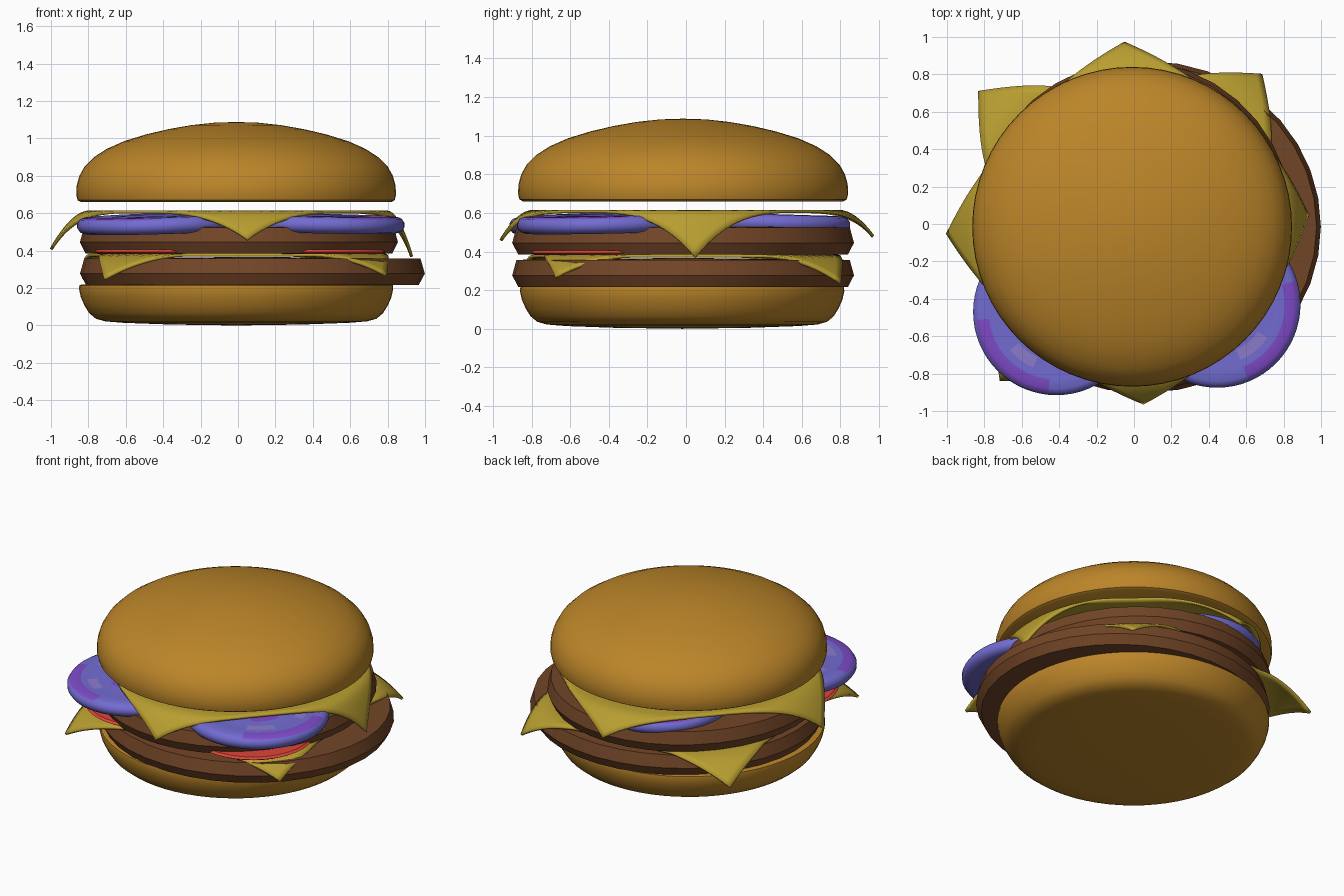
import bpy, bmesh, math
from mathutils import Vector, Euler

if "Cube" in bpy.data.objects:
    bpy.data.objects.remove(bpy.data.objects["Cube"])


def mat(name, rgb):
    m = bpy.data.materials.new(name)
    m.diffuse_color = (*rgb, 1)
    m.use_nodes = True
    m.node_tree.nodes["Principled BSDF"].inputs["Base Color"].default_value = m.diffuse_color
    return m


BUN = mat("toasted bun", (0.50, 0.235, 0.022))
MEAT = mat("brown patty", (0.17, 0.06, 0.02))
CHEESE = mat("yellow cheese", (0.48, 0.34, 0.03))
RED = mat("tomato red", (0.72, 0.06, 0.04))
ONION = mat("onion blue", (0.17, 0.15, 0.64))
PURPLE = mat("onion purple", (0.21, 0.07, 0.58))
PALE = mat("onion lavender", (0.26, 0.20, 0.60))


def finish(bm, name, mats, angle=30):
    bmesh.ops.recalc_face_normals(bm, faces=bm.faces)
    me = bpy.data.meshes.new(name)
    bm.to_mesh(me)
    bm.free()
    ob = bpy.data.objects.new(name, me)
    bpy.context.collection.objects.link(ob)
    for m in mats:
        me.materials.append(m)
    bpy.ops.object.select_all(action='DESELECT')
    ob.select_set(True)
    bpy.context.view_layer.objects.active = ob
    bpy.ops.object.shade_smooth_by_angle(angle=math.radians(angle))
    return ob


def lathe(name, profile, mats, loc=(0, 0, 0), scale=(1, 1, 1), tilt=(0, 0, 0),
          n=64, rule=None, angle=30):
    """Turn a (radius, z) profile, running from axis to axis, round z."""
    bm = bmesh.new()
    rings = []
    for r, z in profile:
        if r == 0:
            rings.append([bm.verts.new((0, 0, z))] * n)
        else:
            rings.append([bm.verts.new((r * math.cos(2 * math.pi * i / n),
                                        r * math.sin(2 * math.pi * i / n), z))
                          for i in range(n)])
    for a, b in zip(rings, rings[1:]):
        for i in range(n):
            j = (i + 1) % n
            f = bm.faces.new(list(dict.fromkeys((a[i], a[j], b[j], b[i]))))
            if rule:
                f.material_index = rule(f.calc_center_median())
    rot = Euler(tilt).to_matrix()
    for v in bm.verts:
        v.co = rot @ Vector([c * s for c, s in zip(v.co, scale)]) + Vector(loc)
    return finish(bm, name, mats, angle)


# Buns
lathe("bottom_bun", [(0, 0), (0.35, 0.005), (0.60, 0.014), (0.70, 0.022), (0.75, 0.036),
                     (0.785, 0.065), (0.81, 0.105), (0.83, 0.15), (0.84, 0.195),
                     (0.838, 0.215), (0.82, 0.22), (0, 0.22)],
      [BUN], loc=(-0.01, -0.02, 0), angle=45)
lathe("top_bun", [(0, 0.66), (0.83, 0.66), (0.848, 0.67), (0.855, 0.70), (0.852, 0.75),
                  (0.838, 0.80), (0.81, 0.85), (0.76, 0.90), (0.69, 0.945), (0.60, 0.985),
                  (0.48, 1.022), (0.36, 1.05), (0.24, 1.071), (0.12, 1.084), (0, 1.088)],
      [BUN], loc=(-0.01, -0.015, 0), angle=45)

# Patties with a slightly pointed rim
PATTY = [(0, 0), (0.965, 0), (1, 0.06), (0.975, 0.14), (0, 0.15)]
lathe("lower_patty", PATTY, [MEAT], (0.077, -0.015, 0.217), (0.922, 0.885, 1), n=36)
lathe("upper_patty", PATTY, [MEAT], (0.005, -0.015, 0.385), (0.85, 0.885, 1), n=36)


# Cheese slices: a square whose corners fold down past radius R
def cheese(name, half, rot, R, z, corners, n=40):
    bm = bmesh.new()
    bmesh.ops.create_grid(bm, x_segments=n, y_segments=n, size=half)
    far = half * math.sqrt(2)
    for v in bm.verts:
        x, y = v.co.x, v.co.y
        r, a = math.hypot(x, y), math.atan2(y, x)
        reach, drop = corners[(x < 0) + 2 * (y < 0)]
        t = max(0, (r - R) / (far - R))
        if t > 0:
            r = R + (reach - R) * t ** 0.8
        a += rot
        v.co = (r * math.cos(a), r * math.sin(a), z - drop * t ** 1.4)
    ob = finish(bm, name, [CHEESE], 60)
    s = ob.modifiers.new("thickness", 'SOLIDIFY')
    s.thickness, s.offset = 0.016, 0
    return ob


# corner order before turning: ++, -+, +-, --  (reach, drop)
cheese("lower_cheese", 0.76, math.radians(4.5), 0.84, 0.376,
       [(1.05, 0.14), (1.09, 0.13), (1.04, 0.11), (1.10, 0.13)])
cheese("upper_cheese", 0.79, math.radians(48), 0.80, 0.607,
       [(0.97, 0.13), (1.0, 0.20), (0.93, 0.24), (0.96, 0.15)])

# Tomato slices peeking out between the patties
for side, x in (("left", -0.39), ("right", 0.41)):
    lathe("tomato_" + side, [(0, 0), (0.36, 0), (0.38, 0.012), (0.365, 0.024), (0, 0.026)],
          [RED], (x, -0.425, 0.381), n=40)


# Onion slices with streaked tops
def streaks(shift):
    def rule(c):
        r, a = math.hypot(c.x, c.y), math.atan2(c.y, c.x) + shift
        if c.z < 0.03:
            return 0
        if 0.35 < r < 0.43 and math.sin(2 * a) > 0.1:
            return 1
        if 0.24 < r < 0.33 and math.sin(5 * a) > 0.2:
            return 2
        if 0.12 < r < 0.2 and math.sin(3 * a) > 0:
            return 1
        return 0
    return rule


SLICE = [(0, -0.045), (0.40, -0.045), (0.43, -0.035), (0.445, -0.012), (0.445, 0.012),
         (0.43, 0.034), (0.41, 0.042), (0.36, 0.045), (0.32, 0.042), (0.26, 0.042),
         (0.20, 0.044), (0.12, 0.044), (0, 0.044)]
for name, loc, tilt, shift in (
        ("onion_front_left", (-0.415, -0.47, 0.545), (0.03, -0.03, 0), 0.0),
        ("onion_front_right", (0.445, -0.43, 0.545), (0.02, 0.02, 0), 1.2),
        ("onion_back", (-0.10, 0.405, 0.55), (-0.03, 0, 0), 2.0)):
    lathe(name, SLICE, [ONION, PURPLE, PALE], loc, tilt=tilt, rule=streaks(shift), angle=50)
